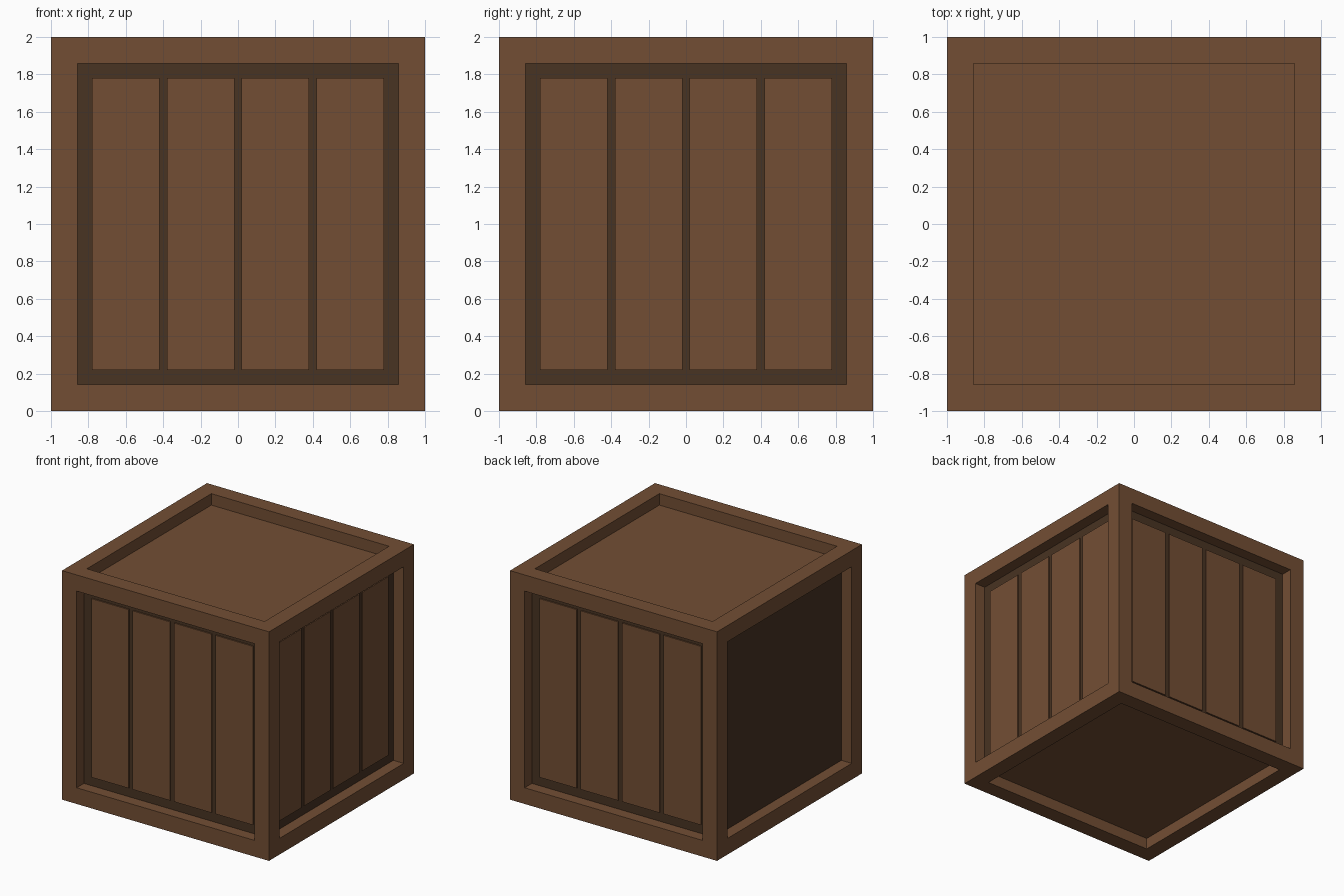
import bpy
import bmesh
from math import pi
from mathutils import Matrix, Vector

if "Cube" in bpy.data.objects:
    bpy.data.objects.remove(bpy.data.objects["Cube"], do_unlink=True)

SIZE = 2.0
BORDER = 0.2      # width of the frame bars
RECESS = 0.1      # depth of the panels behind the frame
PLANK_THICK = 0.01
GAP = 0.02        # margin around every plank


def material(name, rgb):
    mat = bpy.data.materials.new(name)
    mat.use_nodes = True
    colour = (*rgb, 1.0)
    mat.diffuse_color = colour
    mat.node_tree.nodes["Principled BSDF"].inputs["Base Color"].default_value = colour
    return mat


wood = material("brown_wood", (0.171, 0.076, 0.034))
dark = material("dark_wood", (0.065, 0.033, 0.016))


def make_object(name, bm, mats):
    mesh = bpy.data.meshes.new(name)
    bm.to_mesh(mesh)
    bm.free()
    for mat in mats:
        mesh.materials.append(mat)
    obj = bpy.data.objects.new(name, mesh)
    bpy.context.collection.objects.link(obj)
    return obj


# Crate body: a cube with a recessed panel in every face
bm = bmesh.new()
bmesh.ops.create_cube(bm, size=SIZE, matrix=Matrix.Translation((0, 0, SIZE / 2)))
panels = bm.faces[:]
bmesh.ops.inset_individual(bm, faces=panels, thickness=BORDER)
bm.normal_update()
normals = [f.normal.copy() for f in panels]
panels = bmesh.ops.extrude_discrete_faces(bm, faces=panels)["faces"]
for face, normal in zip(panels, normals):
    bmesh.ops.translate(bm, verts=face.verts, vec=-RECESS * normal)
    # Side panels are dark, the lid and base are plain wood
    face.material_index = 1 if abs(normal.z) < 0.5 else 0
make_object("crate_frame", bm, [wood, dark])

# Planks on the front, right and back; the remaining side is a bare panel
opening = SIZE - 2 * BORDER
pitch = opening / 4
plank_size = Vector((pitch - 2 * GAP, PLANK_THICK, opening - 2 * GAP))
plank_y = -SIZE / 2 + RECESS - PLANK_THICK / 2
for side, turn in (("front", 0), ("right", pi / 2), ("back", pi)):
    bm = bmesh.new()
    for i in range(4):
        centre = Vector(((i - 1.5) * pitch, plank_y, SIZE / 2))
        bmesh.ops.create_cube(bm, size=1, matrix=Matrix.Rotation(turn, 4, "Z")
                              @ Matrix.Translation(centre)
                              @ Matrix.Diagonal((*plank_size, 1)))
    make_object(side + "_planks", bm, [wood])
